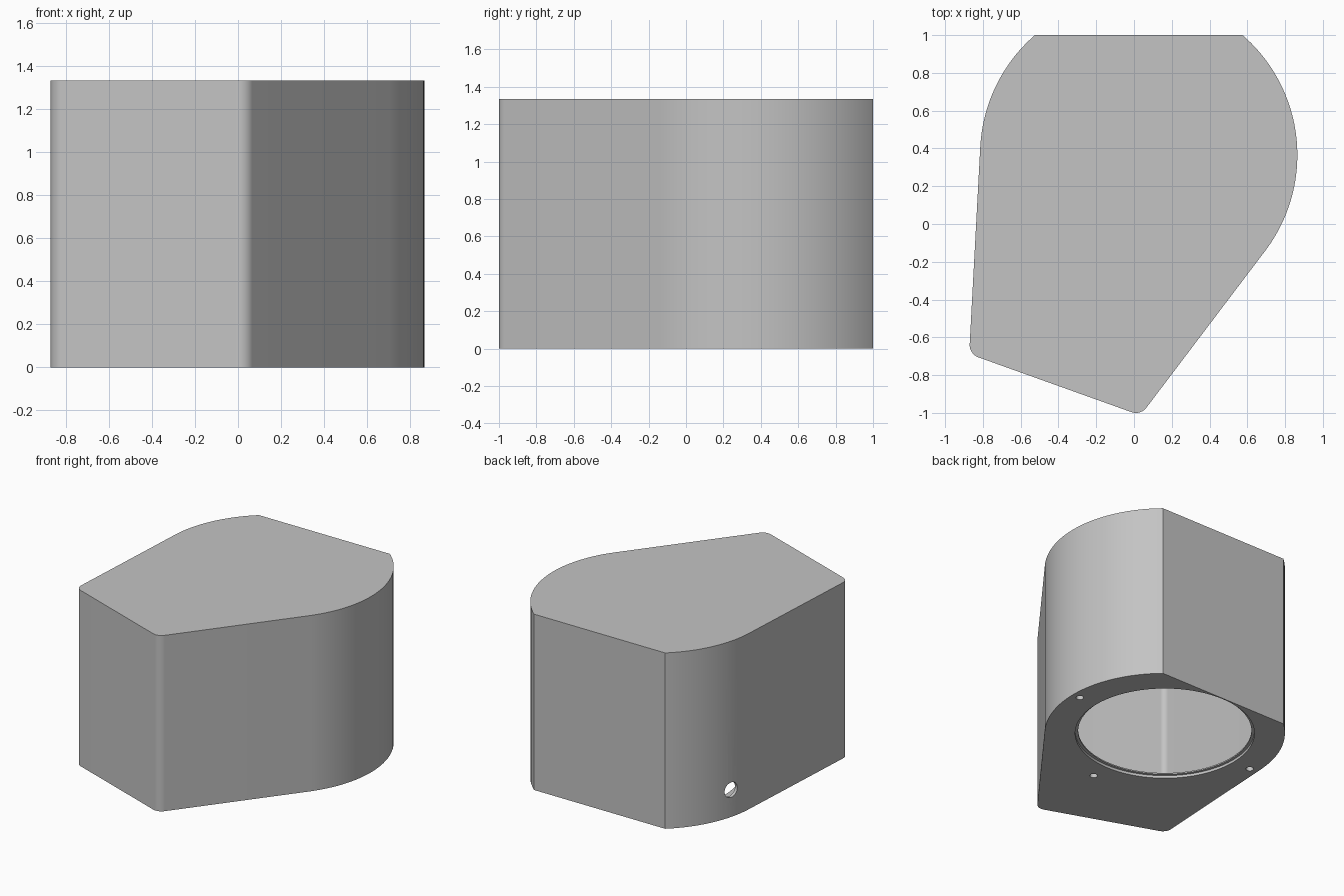
import bpy, bmesh, math
from mathutils import Vector, Matrix
from mathutils.geometry import convex_hull_2d

if "Cube" in bpy.data.objects:
    bpy.data.objects.remove(bpy.data.objects["Cube"])

HEIGHT = 1.333
WALL = 0.025
FLOOR = 0.03
AXIS = Vector((0.025, 0.365))      # centre of the round end and of the opening
ROUND = 0.84                       # radius of the round end
# rounded corners of the footprint: centre and radius
DISCS = [(AXIS, ROUND), (Vector((0.01, -0.93)), 0.07), (Vector((-0.8, -0.64)), 0.07)]

grey = bpy.data.materials.new("light_grey")
grey.use_nodes = True
grey.diffuse_color = (0.55, 0.55, 0.55, 1)
grey.node_tree.nodes["Principled BSDF"].inputs["Base Color"].default_value = grey.diffuse_color


def footprint(inset):
    """Hull of the three discs, shrunk by inset, cut flat at the back."""
    back = 1 - inset
    points = []
    for centre, radius in DISCS:
        r = radius - inset
        for i in range(128):
            a = math.tau * i / 128
            p = centre + r * Vector((math.cos(a), math.sin(a)))
            if p.y < back - 0.003:
                points.append(p)
    half = math.sqrt((ROUND - inset) ** 2 - (back - AXIS.y) ** 2)
    points += [Vector((AXIS.x + s * half, back)) for s in (-1, 1)]
    return [points[i] for i in convex_hull_2d(points)]


def finish(bm, name):
    bmesh.ops.recalc_face_normals(bm, faces=bm.faces)
    mesh = bpy.data.meshes.new(name)
    bm.to_mesh(mesh)
    bm.free()
    mesh.materials.append(grey)
    obj = bpy.data.objects.new(name, mesh)
    bpy.context.collection.objects.link(obj)
    return obj


def prism(name, outline, z0, z1):
    bm = bmesh.new()
    base = bm.faces.new([bm.verts.new((p.x, p.y, z0)) for p in outline])
    top = bmesh.ops.extrude_face_region(bm, geom=[base], use_keep_orig=True)["geom"]
    verts = [v for v in top if isinstance(v, bmesh.types.BMVert)]
    bmesh.ops.translate(bm, verts=verts, vec=(0, 0, z1 - z0))
    return finish(bm, name)


def drill(name, centre, radius, length, direction=(0, 0, 1), sides=32):
    bm = bmesh.new()
    turn = Vector((0, 0, 1)).rotation_difference(Vector(direction)).to_matrix().to_4x4()
    bmesh.ops.create_cone(bm, cap_ends=True, segments=sides, radius1=radius, radius2=radius,
                          depth=length, matrix=Matrix.Translation(centre) @ turn)
    return finish(bm, name)


# Outer body and hollow interior
housing = prism("housing", footprint(0), 0, HEIGHT)
cutters = [prism("cavity_cutter", footprint(WALL), FLOOR, HEIGHT - WALL)]

# Stepped round opening in the floor
cutters.append(drill("recess_cutter", (*AXIS, 0), 0.627, 0.04, sides=128))
cutters.append(drill("opening_cutter", (*AXIS, 0), 0.606, 0.12, sides=128))

# Three screw holes around the opening
for angle in (0, math.pi, -math.pi / 2):
    p = AXIS + 0.775 * Vector((math.cos(angle), math.sin(angle)))
    cutters.append(drill("screw_cutter", (*p, 0), 0.027, 0.12, sides=24))

# Cable hole low in the curved wall
a = math.radians(165)
out = Vector((math.cos(a), math.sin(a), 0))
cutters.append(drill("cable_cutter", Vector((*AXIS, 0.205)) + out * ROUND, 0.057, 0.16, out))

# Cut everything, then drop the cutters
bpy.context.view_layer.objects.active = housing
for cutter in cutters:
    cutter.hide_render = True
    mod = housing.modifiers.new(cutter.name, 'BOOLEAN')
    mod.operation = 'DIFFERENCE'
    mod.solver = 'EXACT'
    mod.object = cutter
    bpy.ops.object.modifier_apply(modifier=mod.name)
    bpy.data.objects.remove(cutter)

for obj in bpy.context.selected_objects:
    obj.select_set(False)
housing.select_set(True)
bpy.ops.object.shade_smooth_by_angle(angle=math.radians(30))
